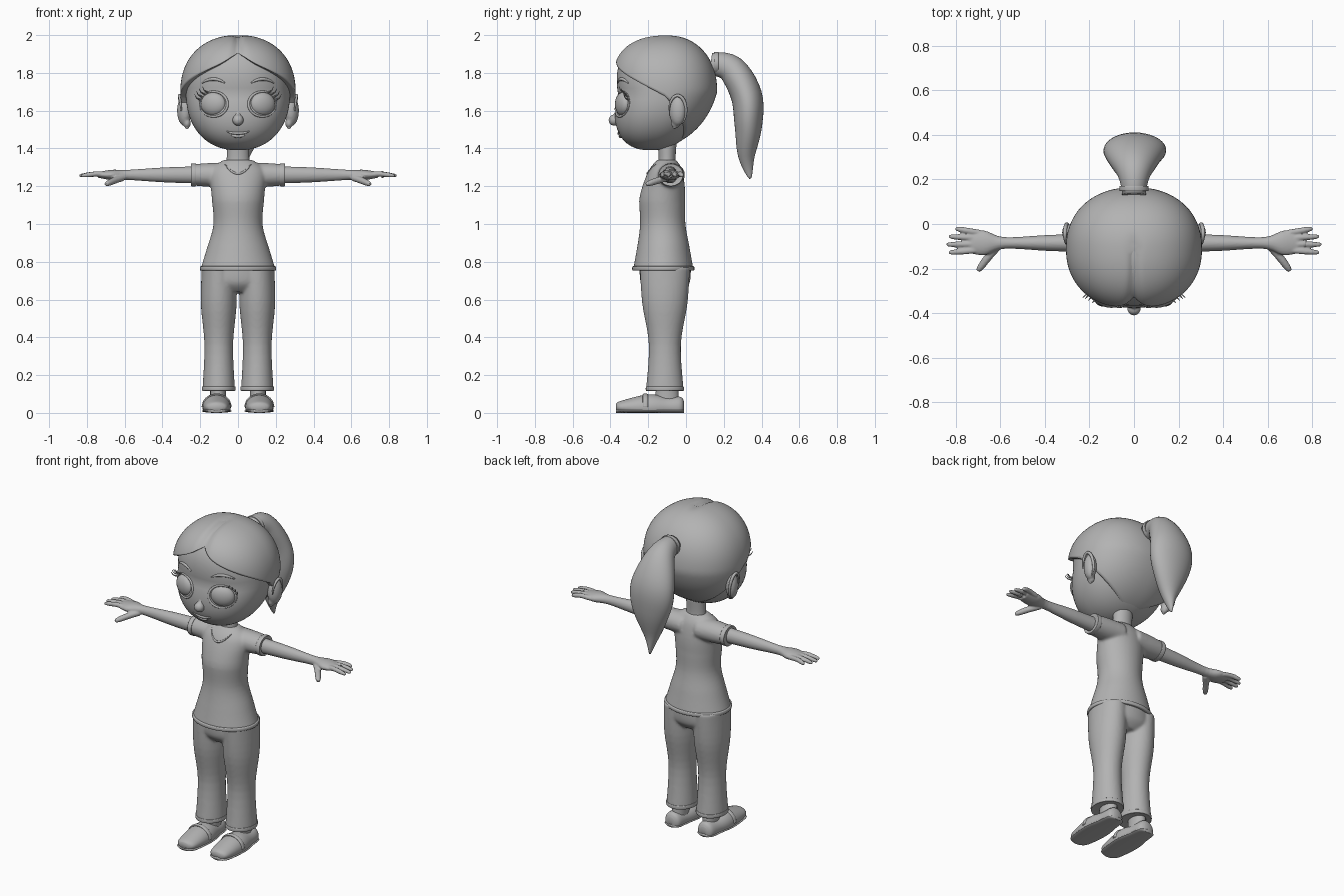
import bpy, bmesh
from math import sin, cos, acos, pi, exp, copysign
from mathutils import Vector, Matrix
from mathutils.bvhtree import BVHTree

default_cube = bpy.data.objects.get("Cube")
if default_cube:
    bpy.data.objects.remove(default_cube)

GREY = (.45, .45, .45, 1)
clay = bpy.data.materials.new("grey clay")
clay.use_nodes = True
clay.diffuse_color = GREY
clay.node_tree.nodes["Principled BSDF"].inputs["Base Color"].default_value = GREY

X, Y, Z = Vector((1, 0, 0)), Vector((0, 1, 0)), Vector((0, 0, 1))
PLANES = {"x": (X, Y, Z), "y": (Y, X, Z), "z": (Z, X, Y)}
HEAD_POWER = 2.2


def blend(points, t):
    """Smooth value along a list of tuples, with t from zero to one."""
    last = len(points) - 1
    start = min(int(t * last), last - 1)
    u = t * last - start
    before, here, there, after = (points[max(0, min(last, start + k))] for k in (-1, 0, 1, 2))
    return [b + u / 2 * (c - a + u * (2 * a - 5 * b + 4 * c - d + u * (3 * (b - c) + d - a)))
            for a, b, c, d in zip(before, here, there, after)]


def skin(bm, rows, capped=True):
    """Join rows of points into a tube."""
    rows = [[bm.verts.new(point) for point in row] for row in rows]
    for low, high in zip(rows, rows[1:]):
        for j in range(len(low)):
            bm.faces.new((low[j - 1], low[j], high[j], high[j - 1]))
    bm.faces.new(rows[0])
    if capped:
        bm.faces.new(rows[-1])


def ring(centre, across, along, sides):
    turns = [2 * pi * j / sides for j in range(sides)]
    return [centre + across * cos(turn) + along * sin(turn) for turn in turns]


def rod(bm, axis, centre, stations, sides=36):
    """Straight tube; each station is a position on the axis and two radii."""
    normal, across, along = PLANES[axis]
    count = 5 * (len(stations) - 1)
    rows = []
    for i in range(count + 1):
        position, a, b = blend(stations, i / count)
        rows.append(ring(Vector(centre) + normal * position, across * a, along * b, sides))
    skin(bm, rows)


def cord(bm, points, size, side, sides=12):
    """Curved tube whose two radii come from the function size."""
    count = 5 * (len(points) - 1)
    path = [Vector(blend(points, i / count)) for i in range(count + 1)]
    rows = []
    for i, centre in enumerate(path):
        tangent = path[min(i + 1, count)] - path[max(i - 1, 0)]
        along = tangent.cross(side).normalized()
        across = along.cross(tangent).normalized()
        a, b = size(i / count)
        rows.append(ring(centre, across * a, along * b, sides))
    skin(bm, rows)


def spindle(radius):
    return lambda t: [radius * (.4 + .6 * sin(pi * t))] * 2


def digit(radius):
    return lambda t: [radius * (1 - t ** 6 / 2)] * 2


def ball(bm, centre, size, turn=0):
    place = Matrix.Translation(centre) @ Matrix.Rotation(turn, 4, "Z") @ Matrix.Diagonal((*size, 1))
    bmesh.ops.create_uvsphere(bm, u_segments=28, v_segments=16, radius=1, matrix=place)


def part(name, bm, mirror=False, voxel=0, soften=5):
    bmesh.ops.recalc_face_normals(bm, faces=bm.faces)
    mesh = bpy.data.meshes.new(name)
    bm.to_mesh(mesh)
    bm.free()
    mesh.materials.append(clay)
    mesh.shade_smooth()
    obj = bpy.data.objects.new(name, mesh)
    bpy.context.collection.objects.link(obj)
    if mirror:
        obj.modifiers.new("mirror", "MIRROR").use_mirror_merge = False
    if voxel:
        fuse = obj.modifiers.new("fuse", "REMESH")
        fuse.mode, fuse.voxel_size, fuse.use_smooth_shade = "VOXEL", voxel, True
        obj.modifiers.new("soften", "SMOOTH").iterations = soften
    return obj


def single(name, build, *args, mirror=False, **options):
    bm = bmesh.new()
    build(bm, *args, **options)
    return part(name, bm, mirror)


def band(name, axis, centre, half, a, b, mirror=False):
    """Short cuff with rounded edges."""
    stations = [(-half, a * .9, b * .9), (-half, a, b), (half, a, b), (half, a * .9, b * .9)]
    single(name, rod, axis, centre, stations, mirror=mirror)


def surface(obj):
    bpy.context.view_layer.update()
    return BVHTree.FromObject(obj, bpy.context.evaluated_depsgraph_get())


def on_front(tree, x, z):
    """Point on the front of a surface."""
    return tree.ray_cast(Vector((x, -2, z)), Y)[0]


def arc(x, z, span, bend):
    steps = [k / 4 for k in range(-4, 5)]
    return [(x + span * u, z + bend * u * u) for u in steps]


def trace(name, tree, points, radius, mirror=False):
    """Thin cord laid on a surface."""
    path = [on_front(tree, x, z) for x, z in points]
    single(name, cord, path, spindle(radius), -Y, mirror=mirror)


def dome(turn, height, width, depth, middle, tuck=1):
    """Point on the rounded head; turn is measured from the front."""
    c, s = (copysign(abs(f(turn)) ** (2 / HEAD_POWER), f(turn)) for f in (cos, sin))
    radius = tuck * (1 - abs(height) ** HEAD_POWER) ** (1 / HEAD_POWER)
    if c > 0:
        depth *= 1 + .2 * max(0, height)
    lean = .11 + .08 * max(0, -height)
    return Vector((width * radius * s, -lean - depth * radius * c, middle + .3 * height))


# Head, with the jaw leaning forward
COLUMNS, ROWS = 96, 32
turns = [2 * pi * j / COLUMNS for j in range(COLUMNS)]
head = single("head", skin, [[dome(turn, cos(pi * i / ROWS), .275, .25, 1.69) for turn in turns]
                             for i in range(1, ROWS)])


# Hair: sweeps from the crown to a hairline that rises to a notch at the parting
def hair_point(turn, row):
    off = min(turn, 2 * pi - turn)
    notch = .09 * exp(-off * 4)
    edge = (.15 if cos(off) > 0 else .25) * cos(off) + notch - .02
    tuck = (1, .97, .87)[max(0, row - ROWS)] - .05 * exp(-(off * 8) ** 2)
    sweep = acos(edge / .3) * min(row, ROWS) / ROWS
    point = dome(turn, cos(sweep), .305, .275, 1.7, tuck)
    crease = exp(-(point.x * 45) ** 2) * max(0, min(1, -point.y * 10 - .4))
    return point - Z * .014 * crease


single("hair", skin, [[hair_point(turn, row) for turn in turns] for row in range(1, ROWS + 3)],
       capped=False)

# Ponytail and its tie
tail_path = [(0, .13, 1.85), (0, .24, 1.82), (0, .32, 1.68), (.01, .33, 1.52), (.01, .32, 1.36),
             (.01, .34, 1.24)]
single("ponytail", cord, tail_path, lambda t: (.005 + .05 * (1 - t) + .11 * sin(pi * t) ** 2,
                                               .005 + .05 * (1 - t) + .05 * sin(pi * t)), X, sides=36)
band("hair_tie", "y", (0, .16, 1.85), .01, .065, .06)

# Eyes with lids, lashes and brows
face = surface(head)
EYE_X, EYE_Z = .13, 1.635


def lid_point(turn):
    return EYE_X + .074 * cos(turn), EYE_Z + .066 * sin(turn)


bm = bmesh.new()
ball(bm, on_front(face, EYE_X, EYE_Z) + Y * .014, (.07, .036, .062), .36)
part("eyes", bm, True)
trace("eyelids", face, [lid_point(pi * k / 8) for k in range(17)], .007, True)
bm = bmesh.new()
for k in range(4):
    root = on_front(face, *lid_point(.35 + k * .28))
    middle, tip = root + Vector((.02, -.02, .01)), root + Vector((.03, -.03, .03))
    cord(bm, [root, middle, tip], lambda t: [.005 - .004 * t] * 2, -Y, sides=8)
part("eyelashes", bm, True)
trace("eyebrows", face, arc(EYE_X, 1.767, .06, -.02), .009, True)

# Nose and mouth
bm = bmesh.new()
ball(bm, (0, -.38, 1.55), (.03, .03, .03))
ball(bm, (0, -.355, 1.575), (.02, .025, .045))
part("nose", bm, voxel=.005)
trace("upper_lip", face, arc(0, 1.48, .06, .01), .008)
trace("lower_lip", face, arc(0, 1.465, .035, .006), .01)

# Ears and earrings
bm = bmesh.new()
ball(bm, (.285, -.045, 1.6), (.036, .046, .08), -.4)
ball(bm, (.27, -.055, 1.535), (.02, .025, .03))
part("ears", bm, True, voxel=.006)
rim = [(.3 + .01 * sin(u), -.045 - .045 * cos(u), 1.6 + .08 * sin(u))
       for u in (pi * k / 6 for k in range(9))]
single("ear_rims", cord, rim, spindle(.009), X, mirror=True)
bm = bmesh.new()
ball(bm, (.27, -.06, 1.515), (.011, .011, .011))
part("earrings", bm, True)

# Neck
single("neck", rod, "z", (0, -.1, 0), [(1.28, .07, .055), (1.34, .06, .045), (1.43, .06, .05)])

# Shirt: torso leaning back at the shoulders, fused with sleeves
bm = bmesh.new()
rod(bm, "z", (0, -.12, 0), [(.757, .2, .16), (.87, .165, .14), (1, .13, .12), (1.15, .14, .12),
                            (1.28, .145, .09), (1.34, .075, .05)], sides=48)
for v in bm.verts:
    v.co.y += .15 * max(0, v.co.z - 1.13) - .03 * max(0, v.co.z - .9)
for s in (-1, 1):
    rod(bm, "x", (0, -.08, 1.26), [(s * .05, .075, .065), (s * .15, .07, .063), (s * .245, .062, .056)])
shirt = part("shirt", bm, voxel=.008, soften=8)
band("sleeve_cuffs", "x", (.235, -.08, 1.26), .012, .066, .06, True)
band("shirt_hem", "z", (0, -.12, .765), .01, .2, .163)
trace("neckline", surface(shirt), arc(0, 1.267, .07, .05), .006)

# Trousers: two legs fused with the hips
bm = bmesh.new()
for s in (-1, 1):
    rod(bm, "z", (s * .102, -.112, 0), [(.12, .086, .1), (.36, .076, .085), (.58, .095, .12),
                                        (.77, .09, .133)])
rod(bm, "z", (0, -.11, 0), [(.64, .13, .09), (.69, .19, .13), (.78, .186, .136)], sides=48)
part("trousers", bm, voxel=.008, soften=7)
band("trouser_hems", "z", (.102, -.112, .128), .01, .088, .1, True)

# Arms and hands, fused
bm = bmesh.new()
rod(bm, "x", (0, -.085, 1.26), [(.18, .042, .046), (.38, .036, .04), (.58, .026, .027),
                                (.67, .055, .027), (.74, .045, .015)])
for k in range(4):
    base, tip, reach = -.04 - .025 * k, -.02 - .036 * k, .84 - .01 * (k - 2) ** 2
    cord(bm, [(.69, base, 1.26), (.75, (base + tip) / 2, 1.265), (reach, tip, 1.255)], digit(.014), Z)
cord(bm, [(.61, -.1, 1.245), (.655, -.15, 1.23), (.7, -.21, 1.21)], digit(.018), Z)
part("arms", bm, True, voxel=.005, soften=2)
band("finger_ring", "x", (.765, -.088, 1.262), .005, .017, .018)

# Feet, shoes and soles
single("ankles", rod, "z", (.105, -.1, 0), [(.03, .042, .065), (.2, .042, .055)], mirror=True)
SHOE = [(-.37, .03, .02), (-.34, .06, .035), (-.2, .075, .068), (-.1, .06, .055),
        (-.03, .05, .055), (-.01, .025, .03)]
bm = bmesh.new()
rod(bm, "y", (.113, 0, .03), SHOE)
for v in bm.verts:
    v.co.z = max(v.co.z, .005)
part("shoes", bm, True)
single("soles", rod, "y", (.113, 0, .01), [(y, a + .004, .01) for y, a, b in SHOE], mirror=True)
strap = [(.113 - .074 * cos(u), -.215, .03 + .067 * sin(u)) for u in (pi * k / 6 for k in range(7))]
single("shoe_straps", cord, strap, lambda t: (.014, .006), Y, mirror=True)
